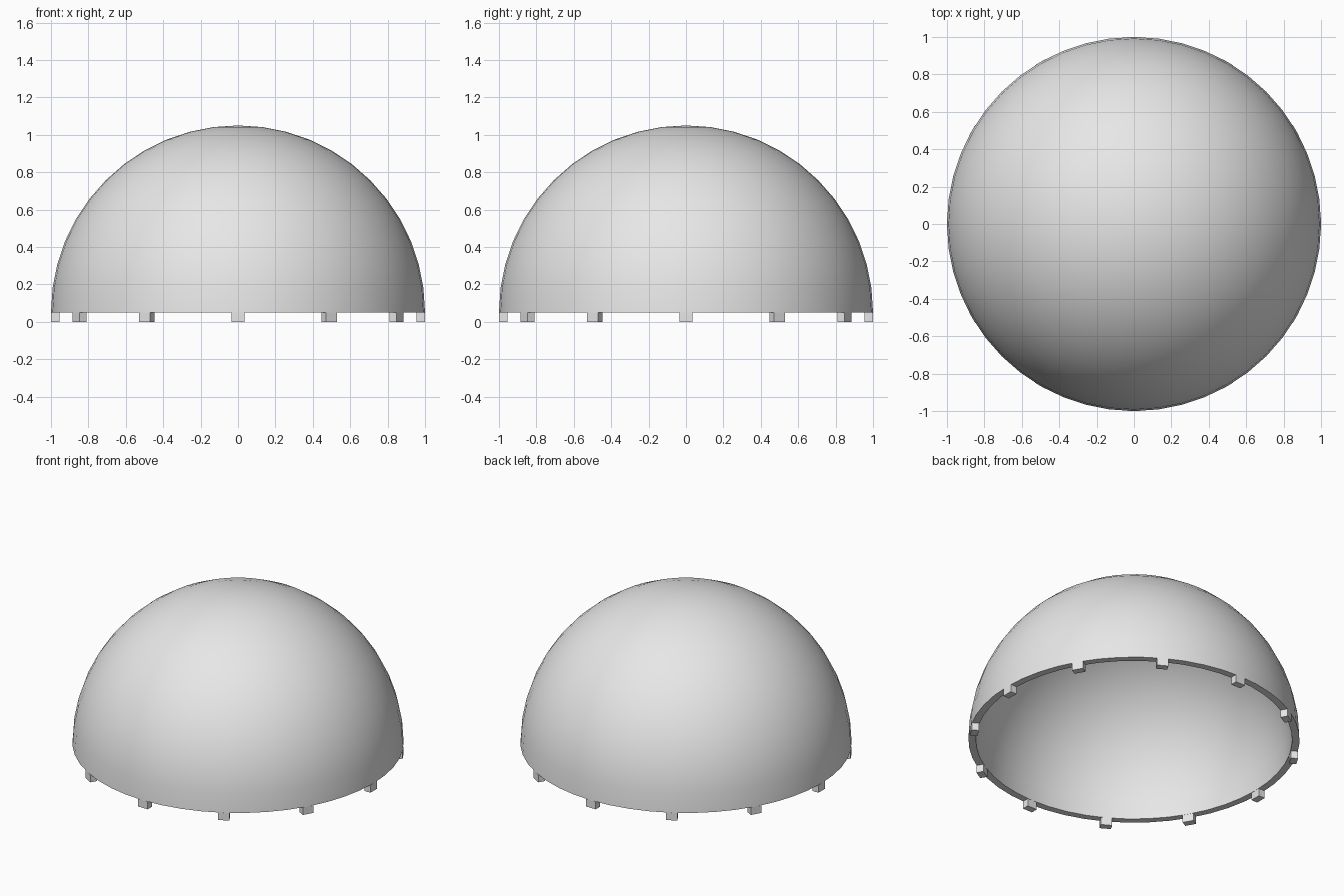
import bpy
import bmesh
from math import sin, cos, pi, radians
from mathutils import Matrix, Vector

cube = bpy.data.objects.get("Cube")
if cube:
    bpy.data.objects.remove(cube, do_unlink=True)

RADIUS, INNER, RIM_Z = 1.0, 0.955, 0.05
SEGMENTS, RINGS, TABS = 48, 12, 12

grey = bpy.data.materials.new("light grey")
grey.use_nodes = True
grey.diffuse_color = (0.8, 0.8, 0.8, 1)
grey.node_tree.nodes["Principled BSDF"].inputs["Base Color"].default_value = (0.8, 0.8, 0.8, 1)


def finish(bm, name):
    bmesh.ops.recalc_face_normals(bm, faces=bm.faces)
    mesh = bpy.data.meshes.new(name)
    bm.to_mesh(mesh)
    bm.free()
    mesh.materials.append(grey)
    obj = bpy.data.objects.new(name, mesh)
    bpy.context.collection.objects.link(obj)
    return obj


def arc(radius):
    """Quarter circle from the pole down to the rim."""
    steps = [i * pi / 2 / RINGS for i in range(RINGS + 1)]
    return [Vector((radius * sin(a), 0, RIM_Z + radius * cos(a))) for a in steps]


# Hollow dome: outer arc, flat rim and inner arc spun about the z axis
bm = bmesh.new()
verts = [bm.verts.new(p) for p in arc(RADIUS) + arc(INNER)[::-1]]
edges = [bm.edges.new(pair) for pair in zip(verts, verts[1:])]
bmesh.ops.spin(bm, geom=verts + edges, cent=(0, 0, 0), axis=(0, 0, 1),
               angle=2 * pi, steps=SEGMENTS)
bmesh.ops.remove_doubles(bm, verts=bm.verts, dist=0.0005)
dome = finish(bm, "dome_shell")
bpy.ops.object.select_all(action="DESELECT")
dome.select_set(True)
bpy.context.view_layer.objects.active = dome
bpy.ops.object.shade_smooth_by_angle(angle=radians(30))

# Ring of small square tabs under the rim
bm = bmesh.new()
size = Matrix.Diagonal((RADIUS - INNER, 0.07, RIM_Z, 1))
place = Matrix.Translation(((RADIUS + INNER) / 2, 0, RIM_Z / 2))
for i in range(TABS):
    turn = Matrix.Rotation(2 * pi * i / TABS, 4, "Z")
    bmesh.ops.create_cube(bm, size=1, matrix=turn @ place @ size)
finish(bm, "rim_tabs")
